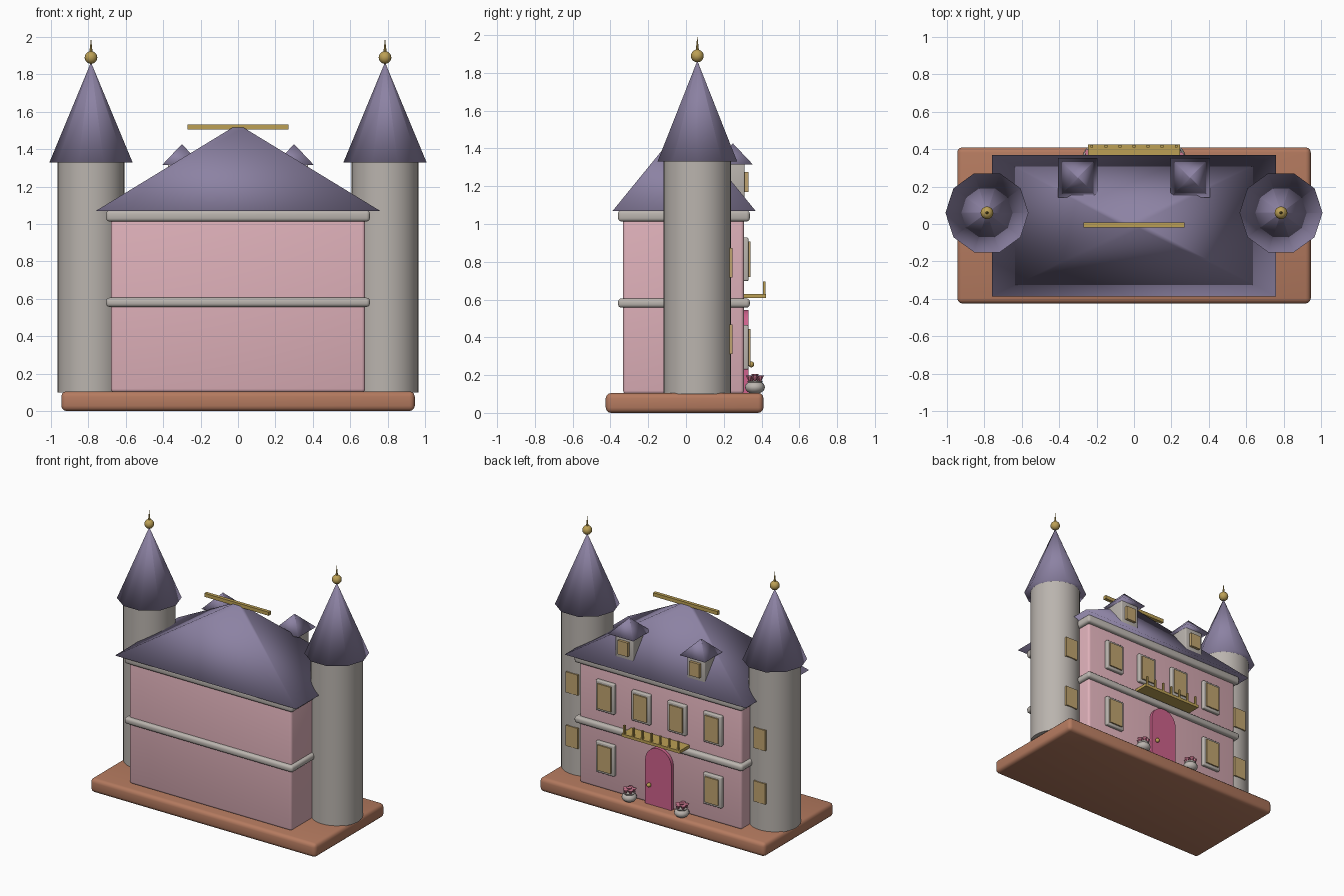
import bpy, bmesh, math
from mathutils import Matrix

if "Cube" in bpy.data.objects:
    bpy.data.objects.remove(bpy.data.objects["Cube"])


def material(name, r, g, b):
    lin = lambda c: (c / 255 / 12.92) if c < 11 else ((c / 255 + 0.055) / 1.055) ** 2.4
    m = bpy.data.materials.new(name)
    m.diffuse_color = (lin(r), lin(g), lin(b), 1)
    m.use_nodes = True
    m.node_tree.nodes["Principled BSDF"].inputs["Base Color"].default_value = m.diffuse_color
    return m


WALL = material("pink_wall", 222, 176, 185)
STONE = material("pale_stone", 186, 180, 174)
ROOF = material("purple_slate", 140, 130, 163)
EARTH = material("brown_base", 180, 122, 95)
GOLD = material("gold", 188, 160, 85)
GLASS = material("amber_glass", 192, 164, 112)
DOOR = material("rose_door", 206, 98, 140)
FLOWER = material("flower_pink", 205, 120, 145)


def finish(name, bm, mat, smooth=None):
    """Turn a bmesh into an object; smooth=True is fully smooth, 'angle' keeps edges."""
    bmesh.ops.recalc_face_normals(bm, faces=bm.faces)
    me = bpy.data.meshes.new(name)
    bm.to_mesh(me)
    bm.free()
    ob = bpy.data.objects.new(name, me)
    bpy.context.collection.objects.link(ob)
    me.materials.append(mat)
    if smooth is True:
        me.shade_smooth()
    elif smooth == "angle":
        bpy.ops.object.select_all(action="DESELECT")
        ob.select_set(True)
        bpy.context.view_layer.objects.active = ob
        bpy.ops.object.shade_smooth_by_angle(angle=math.radians(40))
    return ob


def box(name, mat, x, y, z, bevel=0.0):
    """Box given as (min, max) on each axis, with optional rounded edges."""
    bm = bmesh.new()
    bmesh.ops.create_cube(bm, size=1)
    for v in bm.verts:
        v.co = [(a + b) / 2 + c * (b - a) for c, (a, b) in zip(v.co, (x, y, z))]
    if bevel:
        bmesh.ops.bevel(bm, geom=bm.edges[:], offset=bevel, segments=3,
                        profile=0.5, affect="EDGES")
    return finish(name, bm, mat, "angle" if bevel else None)


def cone(name, mat, x, y, z0, z1, r0, r1, sides, smooth="angle"):
    bm = bmesh.new()
    # first corner points to the back
    m = Matrix.Translation((x, y, (z0 + z1) / 2)) @ Matrix.Rotation(math.pi / 2, 4, "Z")
    bmesh.ops.create_cone(bm, cap_ends=True, segments=sides, radius1=r0, radius2=r1,
                          depth=z1 - z0, matrix=m)
    return finish(name, bm, mat, smooth)


def ball(name, mat, x, y, z, r, flat=1.0):
    bm = bmesh.new()
    bmesh.ops.create_uvsphere(bm, u_segments=16, v_segments=10, radius=r,
                              matrix=Matrix.Translation((x, y, z)) @ Matrix.Diagonal((1, 1, flat, 1)))
    return finish(name, bm, mat, True)


def hip_roof(name, x, y, z0, z1, hx, hy, top):
    """Four-sided roof that narrows to the fraction top of its base."""
    bm = bmesh.new()
    rings = [[bm.verts.new((x + sx * hx * k, y + sy * hy * k, z))
              for sx, sy in ((-1, -1), (1, -1), (1, 1), (-1, 1))]
             for k, z in ((1, z0), (top, z1))]
    bm.faces.new(rings[0][::-1])
    bm.faces.new(rings[1])
    for i in range(4):
        j = (i + 1) % 4
        bm.faces.new((rings[0][i], rings[0][j], rings[1][j], rings[1][i]))
    return finish(name, bm, ROOF, True)


def window(name, x, z, y, w, h):
    """Stone frame with an amber pane standing slightly proud of it."""
    box(name + "_frame", STONE, (x - w / 2, x + w / 2), (y - 0.01, y + 0.024),
        (z - h / 2, z + h / 2), 0.008)
    box(name + "_pane", GLASS, (x - w * 0.36, x + w * 0.36), (y, y + 0.034),
        (z - h * 0.41, z + h * 0.41))


# Ground slab, main house and stone bands
box("base_slab", EARTH, (-0.945, 0.945), (-0.425, 0.41), (0, 0.105), 0.028)
box("house_body", WALL, (-0.68, 0.68), (-0.333, 0.307), (0.1, 1.05), 0.018)
box("middle_band", STONE, (-0.705, 0.705), (-0.36, 0.338), (0.557, 0.606), 0.018)
box("top_band", STONE, (-0.705, 0.705), (-0.36, 0.338), (1.013, 1.073), 0.018)

# Main roof and ridge bar
hip_roof("main_roof", 0, -0.01, 1.07, 1.515, 0.76, 0.378, 0.04)
box("ridge_bar", GOLD, (-0.27, 0.27), (-0.018, 0.008), (1.505, 1.532))

BACK = 0.307
for side, s in (("left", -1), ("right", 1)):
    # Round corner tower with pointed roof and finial
    tx, ty = s * 0.786, 0.06
    cone(side + "_tower", STONE, tx, ty, 0.1, 1.335, 0.179, 0.179, 32)
    cone(side + "_tower_roof", ROOF, tx, ty, 1.33, 1.86, 0.222, 0.002, 10, True)
    ball(side + "_finial_ball", GOLD, tx, ty, 1.89, 0.034)
    cone(side + "_finial_spike", GOLD, tx, ty, 1.9, 1.995, 0.011, 0.0, 8)
    for level, z in (("lower", 0.39), ("upper", 0.795)):
        box(f"{side}_tower_{level}_window", GLASS, (tx - 0.05, tx + 0.05),
            (0.225, 0.246), (z - 0.078, z + 0.078))

    # House windows
    window(side + "_lower_window", s * 0.45, 0.347, BACK, 0.155, 0.235)
    window(side + "_upper_outer_window", s * 0.45, 0.813, BACK, 0.155, 0.23)
    window(side + "_upper_inner_window", s * 0.15, 0.813, BACK, 0.155, 0.23)

    # Dormer
    dx = s * 0.3
    box(side + "_dormer", STONE, (dx - 0.075, dx + 0.075), (0.15, 0.31), (1.13, 1.32), 0.006)
    box(side + "_dormer_pane", GLASS, (dx - 0.042, dx + 0.042), (0.3, 0.33), (1.17, 1.275))
    hip_roof(side + "_dormer_roof", dx, 0.248, 1.315, 1.425, 0.106, 0.106, 0.02)

    # Flower pot: round bowl, rim and a bunch of blossoms
    px, py = s * 0.22, 0.365
    ball(side + "_pot", STONE, px, py, 0.136, 0.053, 0.68)
    cone(side + "_pot_rim", STONE, px, py, 0.155, 0.17, 0.034, 0.042, 16)
    for i in range(6):
        a = i * math.tau / 5
        r = 0.03 if i < 5 else 0
        cone(f"{side}_blossom_{i + 1}", FLOWER, px + r * math.cos(a), py + r * math.sin(a),
             0.163, 0.198 + (0.008 if i == 5 else 0), 0.003, 0.02, 7)

# Arched door: straight jambs closed by a half circle
bm = bmesh.new()
outline = [(-0.11, 0.1), (0.11, 0.1)]
outline += [(0.11 * math.cos(math.pi * i / 16), 0.435 + 0.11 * math.sin(math.pi * i / 16))
            for i in range(17)]
face = bm.faces.new([bm.verts.new((x, BACK - 0.01, z)) for x, z in outline])
ext = bmesh.ops.extrude_face_region(bm, geom=[face])
for v in ext["geom"]:
    if isinstance(v, bmesh.types.BMVert):
        v.co.y += 0.035
bm.faces.remove(face) if face.is_valid else None
finish("door", bm, DOOR, "angle")
ball("door_knob", GOLD, 0.07, 0.345, 0.257, 0.016)

# Balcony floor and upright bars
box("balcony_floor", GOLD, (-0.245, 0.245), (0.3, 0.424), (0.608, 0.63))
for i in range(7):
    bx = -0.225 + i * 0.075
    box(f"balcony_bar_{i + 1}", GOLD, (bx - 0.007, bx + 0.007), (0.408, 0.422), (0.625, 0.695))
